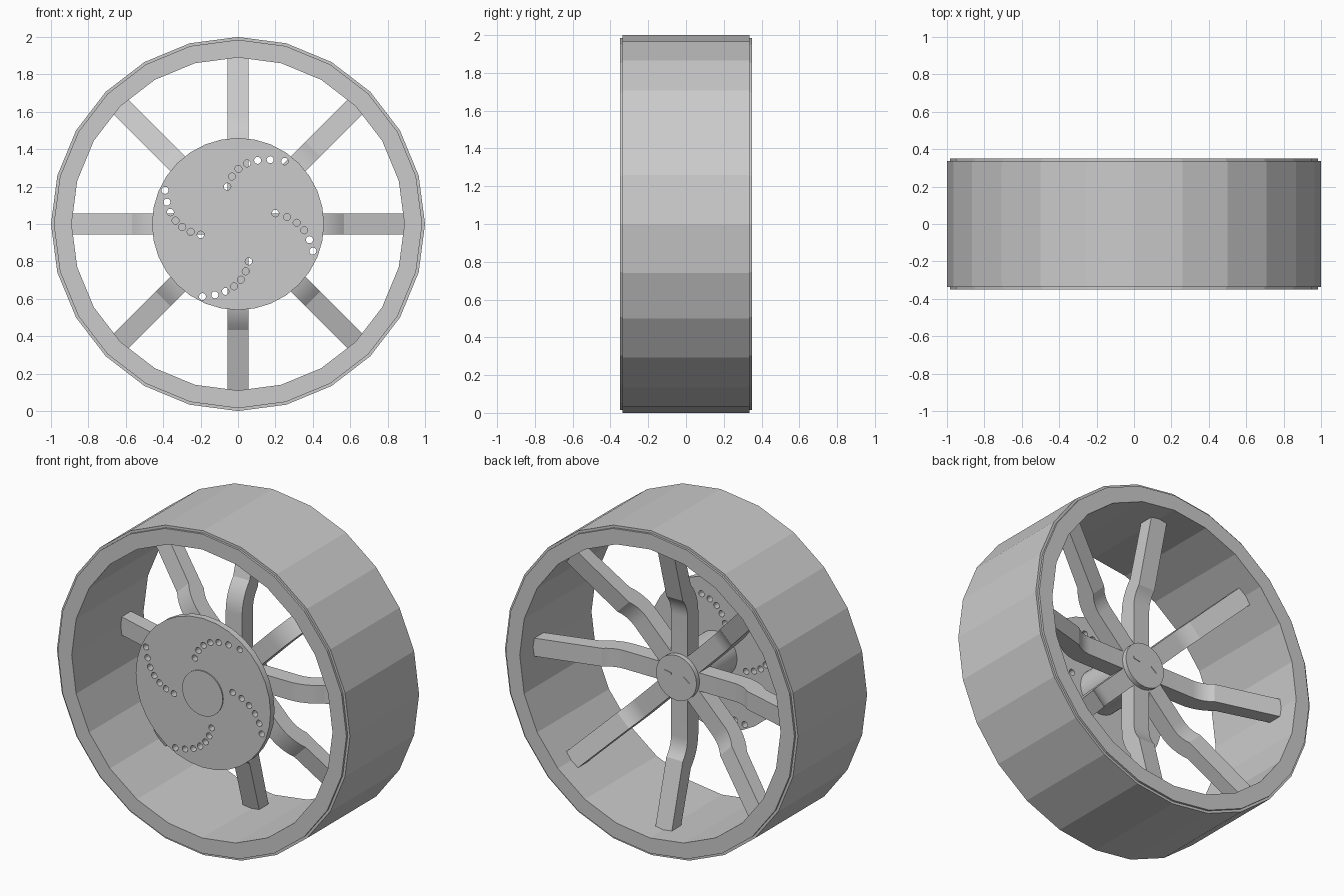
import bpy, bmesh, math
from mathutils import Matrix

old = bpy.data.objects.get("Cube")
if old:
    bpy.data.objects.remove(old, do_unlink=True)

grey = bpy.data.materials.new("plain grey")
grey.use_nodes = True
colour = (0.6, 0.6, 0.6, 1)
grey.diffuse_color = colour
grey.node_tree.nodes["Principled BSDF"].inputs["Base Color"].default_value = colour


def finish(name, bm, smooth=None):
    """Turn a bmesh into an object, raised so the axle sits at z = 1."""
    bmesh.ops.recalc_face_normals(bm, faces=bm.faces[:])
    bmesh.ops.translate(bm, verts=bm.verts[:], vec=(0, 0, 1))
    mesh = bpy.data.meshes.new(name)
    bm.to_mesh(mesh)
    bm.free()
    mesh.materials.append(grey)
    obj = bpy.data.objects.new(name, mesh)
    bpy.context.collection.objects.link(obj)
    bpy.ops.object.select_all(action='DESELECT')
    obj.select_set(True)
    bpy.context.view_layer.objects.active = obj
    if smooth:
        bpy.ops.object.shade_smooth_by_angle(angle=math.radians(smooth))
    return obj


def cylinder(bm, radius, y0, y1, sides, x=0, z=0):
    """Add a cylinder that lies along y."""
    place = Matrix.Translation((x, (y0 + y1) / 2, z)) @ Matrix.Rotation(math.pi / 2, 4, 'X')
    bmesh.ops.create_cone(bm, cap_ends=True, segments=sides, radius1=radius,
                          radius2=radius, depth=y1 - y0, matrix=place)


# Rim: closed section with a small step at each edge, turned around y
def make_rim():
    half = [(0.89, 0.35), (0.985, 0.35), (0.985, 0.337), (1.0, 0.337)]
    section = half + [(r, -y) for r, y in reversed(half)]
    sides = 24
    bm = bmesh.new()
    rings = []
    for i in range(sides):
        a = math.tau * i / sides
        rings.append([bm.verts.new((r * math.cos(a), y, r * math.sin(a))) for r, y in section])
    n = len(section)
    for i in range(sides):
        near, far = rings[i], rings[(i + 1) % sides]
        for j in range(n):
            k = (j + 1) % n
            bm.faces.new((near[j], near[k], far[k], far[j]))
    return finish("rim", bm)


# Spoke: side profile with an arc, a kink and a sloping outer arm
def spoke_profile():
    steps = 6
    bend = math.radians(42)

    def side(start, y, radius, tip_y):
        pts = [(0.0, y)]
        for i in range(steps + 1):
            a = bend * i / steps
            pts.append((start + radius * math.sin(a), y + radius * (1 - math.cos(a))))
        return pts + [(0.91, tip_y)]

    return side(0.375, 0.065, 0.18, 0.225), side(0.375, -0.04, 0.285, 0.135)


def make_spoke(index):
    back, front = spoke_profile()
    half = 0.056
    bm = bmesh.new()
    rows = [[bm.verts.new((x, y, r)) for r, y in pts]
            for pts in (back, front) for x in (-half, half)]
    b0, b1, f0, f1 = rows
    last = len(back) - 1
    for i in range(last):
        for p, q in ((b0, b1), (b1, f1), (f1, f0), (f0, b0)):
            bm.faces.new((p[i], q[i], q[i + 1], p[i + 1]))
    for i in (0, last):
        bm.faces.new((b0[i], b1[i], f1[i], f0[i]))
    bmesh.ops.rotate(bm, verts=bm.verts[:], cent=(0, 0, 0),
                     matrix=Matrix.Rotation(math.tau * index / 8, 3, 'Y'))
    return finish(f"spoke_{index + 1}", bm, 15)


# Front disc drilled with four curved rows of holes
def make_disc():
    bm = bmesh.new()
    cylinder(bm, 0.46, -0.34, -0.3, 32)
    disc = finish("front_disc", bm)
    rows = [((0, 0.38), (0.25, 0.335), 7), ((-0.02, 0.37), (0.145, 0.4), 6),
            ((-0.025, 0.373), (0.19, 0.388), 7), ((-0.025, 0.373), (0.18, 0.39), 7)]
    start = (-0.057, 0.2)
    cut = bmesh.new()
    for turn, (mid, end, count) in enumerate(rows):
        for i in range(count):
            t = i / (count - 1)
            x, z = ((1 - t) ** 2 * s + 2 * t * (1 - t) * m + t * t * e
                    for s, m, e in zip(start, mid, end))
            for _ in range(turn):
                x, z = z, -x
            cylinder(cut, 0.019, -0.4, -0.2, 12, x, z)
    cutter = finish("hole_cutter", cut)
    cutter.hide_render = True
    mod = disc.modifiers.new("holes", 'BOOLEAN')
    mod.operation = 'DIFFERENCE'
    mod.solver = 'EXACT'
    mod.object = cutter
    bpy.ops.object.select_all(action='DESELECT')
    disc.select_set(True)
    bpy.context.view_layer.objects.active = disc
    bpy.ops.object.modifier_apply(modifier=mod.name)
    bpy.data.objects.remove(cutter, do_unlink=True)
    bpy.ops.object.shade_smooth_by_angle(angle=math.radians(15))


make_rim()
for n in range(8):
    make_spoke(n)
make_disc()

# Hub: axle running from the disc to behind the spokes
hub = bmesh.new()
cylinder(hub, 0.138, -0.347, 0.095, 32)
finish("hub", hub, 15)

# Two small marks on the rear of the hub
for label, x, z, tilt in (("left", 0.058, 0.02, -10), ("right", -0.066, 0, -38)):
    bm = bmesh.new()
    place = (Matrix.Translation((x, 0.095, z)) @ Matrix.Rotation(math.radians(tilt), 4, 'Y')
             @ Matrix.Diagonal((0.05, 0.006, 0.014, 1)))
    bmesh.ops.create_cube(bm, size=1, matrix=place)
    finish(f"hub_mark_{label}", bm)
